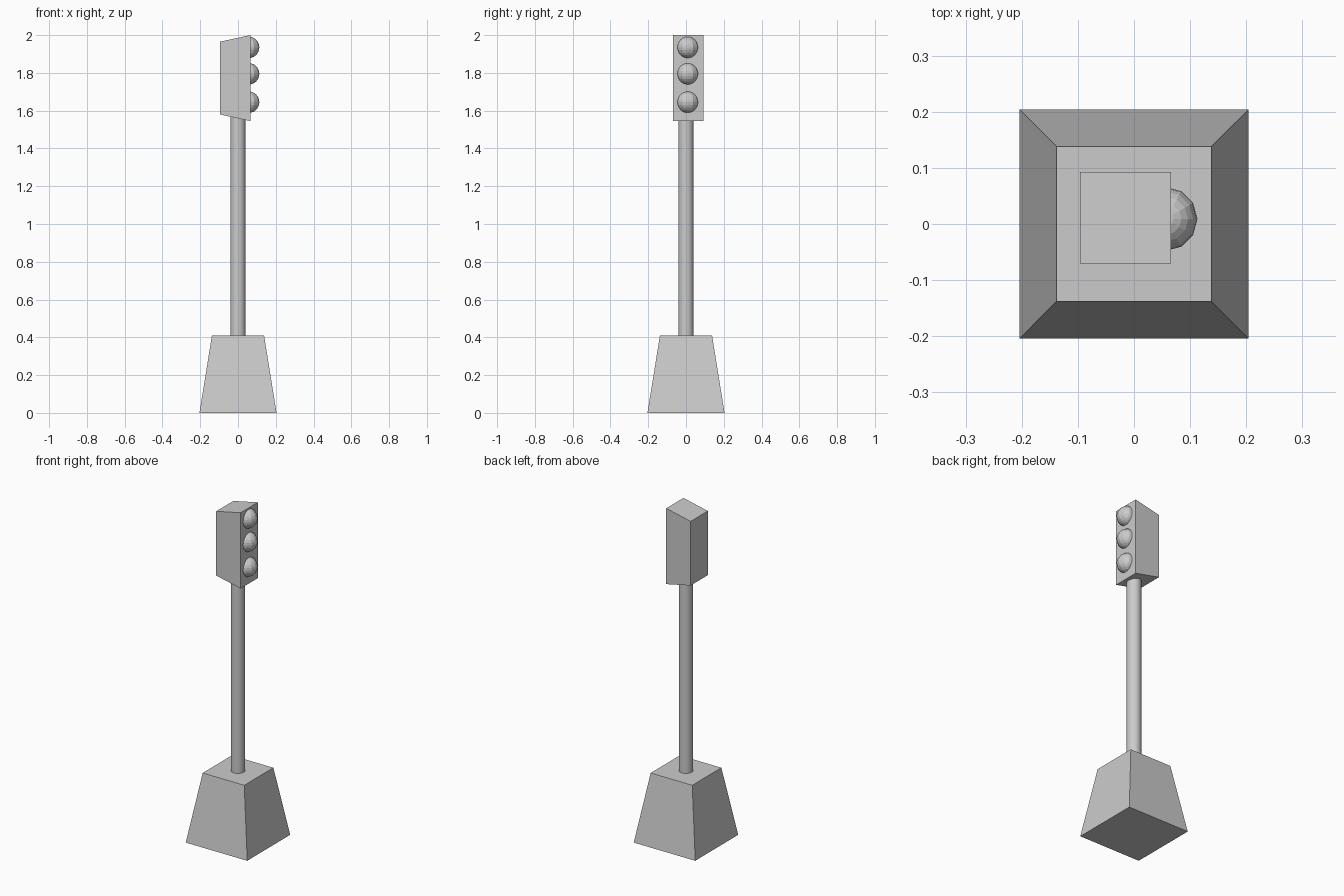
import bpy
import bmesh

if "Cube" in bpy.data.objects:
    bpy.data.objects.remove(bpy.data.objects["Cube"])


def make_object(name, bm):
    mesh = bpy.data.meshes.new(name)
    bmesh.ops.recalc_face_normals(bm, faces=bm.faces[:])
    bm.to_mesh(mesh)
    bm.free()
    obj = bpy.data.objects.new(name, mesh)
    bpy.context.collection.objects.link(obj)
    return obj


def box(name, lo, hi, edit):
    """Box between two corners, each vertex then adjusted by edit(co)."""
    bm = bmesh.new()
    bmesh.ops.create_cube(bm, size=1)
    for v in bm.verts:
        for i in range(3):
            v.co[i] = hi[i] if v.co[i] > 0 else lo[i]
        edit(v.co)
    return make_object(name, bm)


# Tapered foot
def taper_foot(co):
    if co.z > 0.2:
        co.x *= 0.138 / 0.204
        co.y *= 0.138 / 0.204


box("base", (-0.204, -0.204, 0), (0.204, 0.204, 0.41), taper_foot)


# Signal housing, shorter at the back
def slope_back(co):
    if co.x < 0:
        co.z = 1.965 if co.z > 1.8 else 1.58


box("signal_housing", (-0.096, -0.07, 1.545), (0.066, 0.093, 2.0), slope_back)

# Pole
bpy.ops.mesh.primitive_cylinder_add(vertices=16, radius=0.04, depth=1.2,
                                    location=(0, 0, 1.0))
pole = bpy.context.object
pole.name = "pole"
bpy.ops.object.shade_smooth_by_angle()

# Three faceted lamps half sunk into the housing
for label, z in (("lower", 1.645), ("middle", 1.795), ("upper", 1.935)):
    bpy.ops.mesh.primitive_uv_sphere_add(segments=12, ring_count=12, radius=0.057,
                                         location=(0.056, 0.009, z))
    bpy.context.object.name = label + "_lamp"
